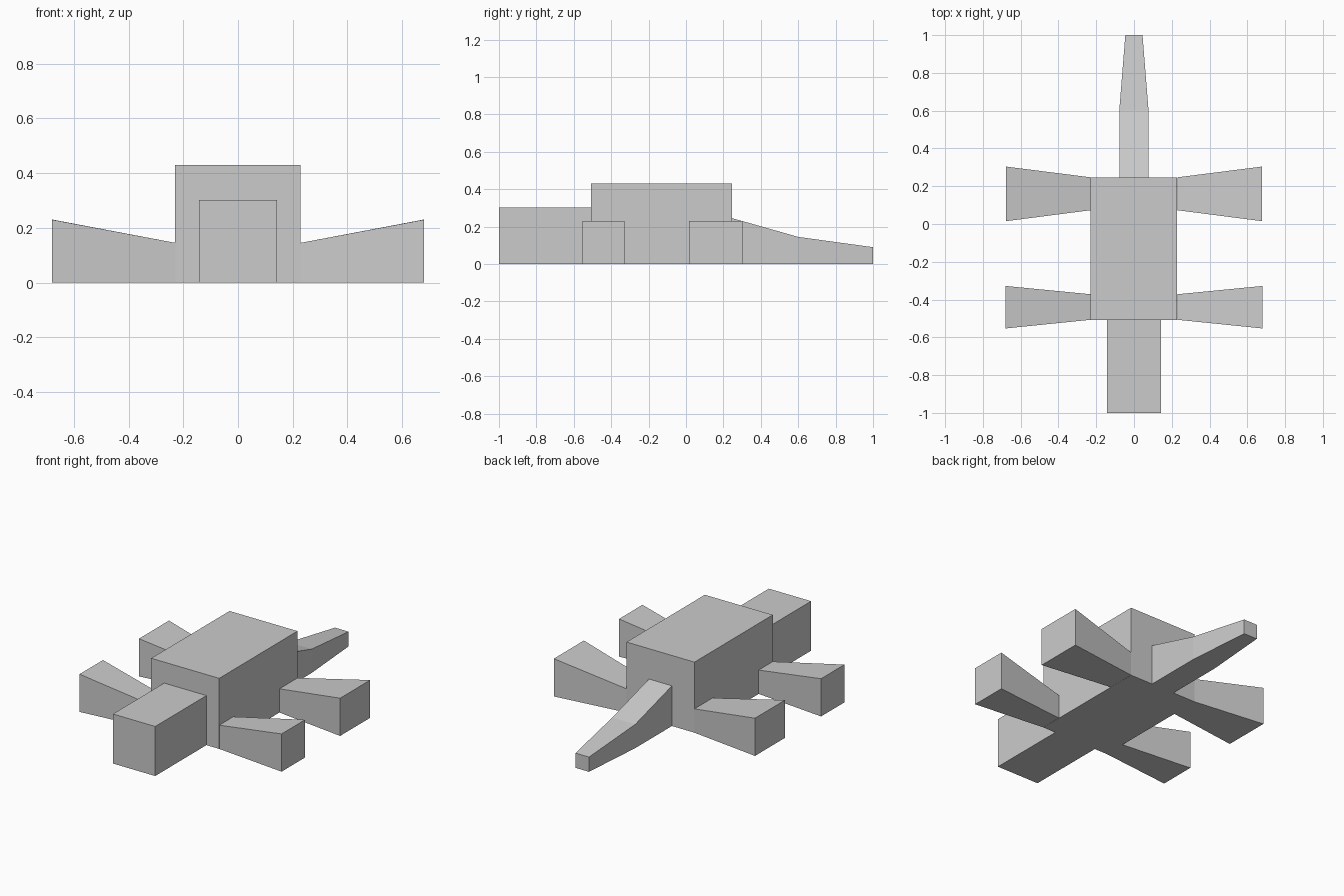
import bpy
import bmesh

old = bpy.data.objects.get("Cube")
if old:
    bpy.data.objects.remove(old, do_unlink=True)

# Single flat grey
grey = bpy.data.materials.new("plain_grey")
grey.use_nodes = True
grey.diffuse_color = (0.6, 0.6, 0.6, 1)
bsdf = next(n for n in grey.node_tree.nodes if n.type == 'BSDF_PRINCIPLED')
bsdf.inputs["Base Color"].default_value = (0.6, 0.6, 0.6, 1)
bsdf.inputs["Roughness"].default_value = 0.8


def loft(name, axis, sections):
    """Flat-bottomed blocky limb through (position, low, high, top) sections along an axis."""
    bm = bmesh.new()
    rings = []
    for pos, low, high, top in sections:
        ring = []
        for side, z in ((low, 0), (high, 0), (high, top), (low, top)):
            ring.append(bm.verts.new((pos, side, z) if axis == 'x' else (side, pos, z)))
        rings.append(ring)
    for a, b in zip(rings, rings[1:]):
        for i in range(4):
            j = (i + 1) % 4
            bm.faces.new((a[i], a[j], b[j], b[i]))
    bm.faces.new(rings[0])
    bm.faces.new(rings[-1])
    bmesh.ops.recalc_face_normals(bm, faces=bm.faces[:])
    mesh = bpy.data.meshes.new(name)
    bm.to_mesh(mesh)
    bm.free()
    mesh.materials.append(grey)
    obj = bpy.data.objects.new(name, mesh)
    bpy.context.collection.objects.link(obj)
    return obj


# Body, head and tapering tail along y
loft("body", 'y', [(-0.507, -0.23, 0.228, 0.43), (0.247, -0.23, 0.228, 0.43)])
loft("head", 'y', [(-1.0, -0.143, 0.142, 0.302), (-0.507, -0.143, 0.142, 0.302)])
loft("tail", 'y', [(0.247, -0.078, 0.077, 0.245),
                   (0.60, -0.078, 0.077, 0.145),
                   (1.0, -0.046, 0.045, 0.09)])

# Four legs flaring outwards along x
for side, s in (("left", 1), ("right", -1)):
    loft(f"front_leg_{side}", 'x', [(s * 0.229, -0.507, -0.372, 0.145),
                                    (s * 0.681, -0.553, -0.328, 0.23)])
    loft(f"back_leg_{side}", 'x', [(s * 0.229, 0.073, 0.247, 0.145),
                                   (s * 0.678, 0.015, 0.304, 0.23)])
